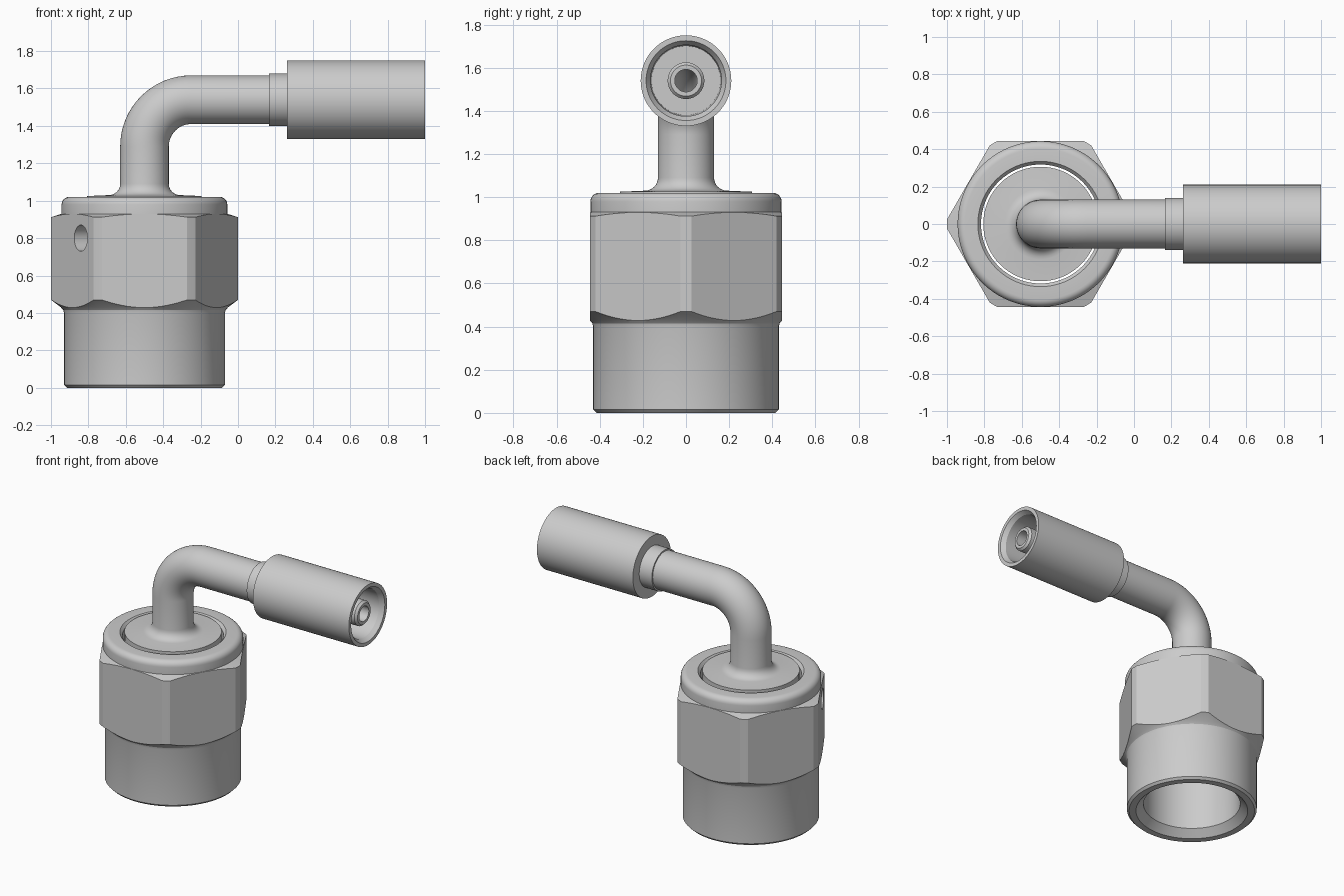
import bpy, bmesh
from math import sin, cos, pi, radians
from mathutils import Vector, Matrix

if "Cube" in bpy.data.objects:
    bpy.data.objects.remove(bpy.data.objects["Cube"])

STEM_X, BEND_Z, BEND_R = -0.5, 1.29, 0.25
BEND_LEN = BEND_R * pi / 2

steel = bpy.data.materials.new("steel grey")
steel.diffuse_color = (0.6, 0.6, 0.6, 1)
steel.use_nodes = True
steel.node_tree.nodes["Principled BSDF"].inputs["Base Color"].default_value = steel.diffuse_color


def along(x):
    """Centreline distance of a point x on the horizontal leg."""
    return BEND_Z + BEND_LEN + x - (STEM_X + BEND_R)


def frame(s):
    """Centre and in-plane radial direction at distance s on the elbow centreline."""
    a = min(max(s - BEND_Z, 0) / BEND_R, pi / 2)
    centre = Vector((STEM_X + BEND_R - BEND_R * cos(a), 0, BEND_Z + BEND_R * sin(a)))
    tangent = Vector((sin(a), 0, cos(a)))
    extra = s - BEND_Z if s < BEND_Z else max(s - BEND_Z - BEND_LEN, 0)
    return centre + tangent * extra, Vector((-cos(a), 0, sin(a)))


def finish(obj):
    bpy.ops.object.select_all(action='DESELECT')
    obj.select_set(True)
    bpy.context.view_layer.objects.active = obj
    bpy.ops.object.shade_smooth_by_angle(angle=radians(25))


def add_mesh(name, bm):
    bmesh.ops.recalc_face_normals(bm, faces=bm.faces)
    me = bpy.data.meshes.new(name)
    bm.to_mesh(me)
    bm.free()
    me.materials.append(steel)
    obj = bpy.data.objects.new(name, me)
    bpy.context.collection.objects.link(obj)
    return obj


def sweep(name, profile, n=72):
    """Closed (distance, radius) profile turned around the elbow centreline."""
    bm = bmesh.new()
    rings = []
    for s, r in profile:
        c, u = frame(s)
        rings.append([bm.verts.new(c + r * (u * cos(2 * pi * i / n)
                      + Vector((0, 1, 0)) * sin(2 * pi * i / n))) for i in range(n)])
    for a, b in zip(rings, rings[1:] + rings[:1]):
        for i in range(n):
            j = (i + 1) % n
            bm.faces.new((a[i], a[j], b[j], b[i]))
    return add_mesh(name, bm)


def prism(name, radius, depth, matrix, sides):
    bm = bmesh.new()
    bmesh.ops.create_cone(bm, cap_ends=True, segments=sides, radius1=radius,
                          radius2=radius, depth=depth, matrix=matrix)
    obj = add_mesh(name, bm)
    obj.hide_render = True
    return obj


def cut(obj, tool, operation):
    mod = obj.modifiers.new(operation.lower(), 'BOOLEAN')
    mod.operation, mod.object, mod.solver = operation, tool, 'EXACT'
    bpy.context.view_layer.objects.active = obj
    bpy.ops.object.modifier_apply(modifier=mod.name)
    bpy.data.objects.remove(tool)


# Swivel nut: turned blank with rounded top collar and through bore
collar = [(0.98 + 0.04 * sin(a), 0.403 + 0.04 * cos(a))
          for a in [i * pi / 12 for i in range(7)]]
nut = sweep("swivel_nut", [
    (0.05, 0.32), (0, 0.37), (0, 0.415), (0.015, 0.43), (0.40, 0.43),
    (0.415, 0.434), (0.43, 0.447), (0.47, 0.5), (0.912, 0.5), (0.93, 0.443),
    *collar, (1.02, 0.335), (1.0, 0.318), (0.9, 0.318), (0.89, 0.32)], 96)
# Hexagonal flats
cut(nut, prism("hex_tool", 0.445 / cos(pi / 6), 1.6,
               Matrix.Translation((STEM_X, 0, 0.5)) @ Matrix.Rotation(pi / 6 * 3, 4, 'Z'), 6), 'INTERSECT')
# Small retaining wire hole in one flat
normal = Vector((-cos(pi / 6), -0.5, 0))
spot = Vector((STEM_X, 0, 0.8)) + normal * 0.445 + Vector((0.5, -0.866, 0)) * 0.09
cut(nut, prism("hole_tool", 0.07, 0.18, Matrix.Translation(spot)
               @ normal.to_track_quat('Z', 'Y').to_matrix().to_4x4(), 32), 'DIFFERENCE')
finish(nut)

# Elbow tube: seat disc, root fillet, bend and hose nipple, bored through
fillet = [(1.09 - 0.06 * cos(a), 0.19 - 0.06 * sin(a))
          for a in [i * pi / 12 for i in range(7)]]
bend = [BEND_Z + BEND_LEN * i / 16 for i in range(17)]
tip = along(0.97)
elbow = sweep("elbow_tube", [
    (0.55, 0.06), (0.55, 0.25), (0.62, 0.306), (1.025, 0.306), *fillet,
    *[(s, 0.13) for s in bend], (along(0.4), 0.13), (along(0.4), 0.085),
    (tip - 0.015, 0.085), (tip, 0.072), (tip, 0.052),
    *[(s, 0.052) for s in reversed(bend)]])
finish(elbow)

# Crimp sleeve with narrow neck and open mouth
sleeve = sweep("crimp_sleeve", [(along(x), r) for x, r in [
    (0.165, 0.12), (0.165, 0.14), (0.262, 0.14), (0.262, 0.21), (1.0, 0.21),
    (1.0, 0.185), (0.97, 0.165), (0.45, 0.16), (0.45, 0.08), (0.3, 0.08)]])
finish(sleeve)
